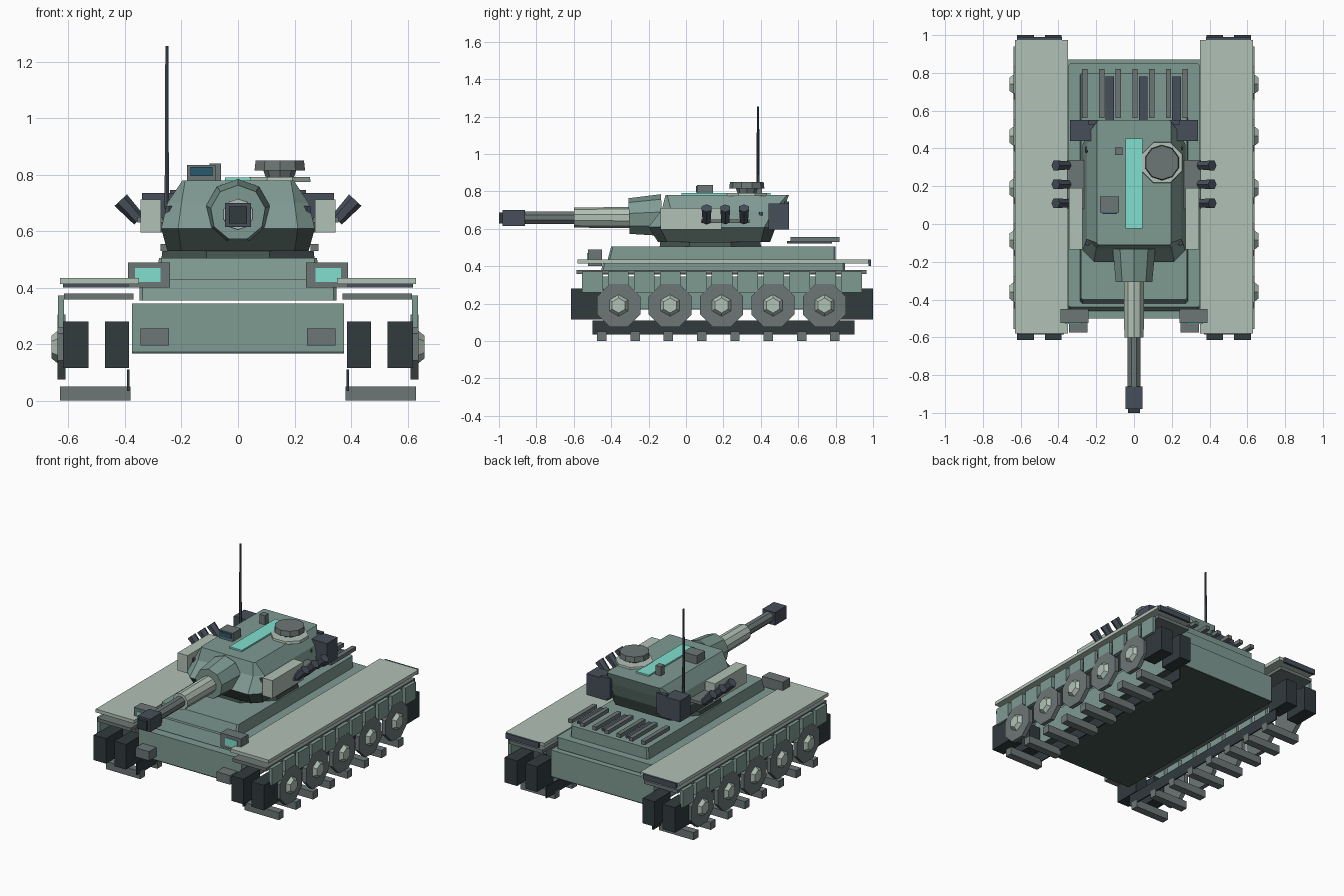
import bpy, bmesh, math
from mathutils import Matrix, Vector

if "Cube" in bpy.data.objects:
    bpy.data.objects.remove(bpy.data.objects["Cube"])


def material(name, r, g, b):
    m = bpy.data.materials.new(name)
    m.diffuse_color = [*((c / 255) ** 2.2 for c in (r, g, b)), 1]
    m.use_nodes = True
    m.node_tree.nodes["Principled BSDF"].inputs["Base Color"].default_value = m.diffuse_color
    return m


MID = material("mid_green", 126, 153, 145)
LIGHT = material("light_green", 176, 192, 180)
DEEP = material("deep_green", 72, 86, 82)
GREY = material("grey", 108, 118, 117)
DARK = material("dark_metal", 72, 80, 90)
BLACK = material("track_black", 52, 61, 64)
TEAL = material("teal", 128, 222, 206)
GLASS = material("glass", 45, 90, 108)


def finish(name, bm, mat):
    bmesh.ops.recalc_face_normals(bm, faces=bm.faces)
    me = bpy.data.meshes.new(name)
    bm.to_mesh(me)
    bm.free()
    me.materials.append(mat)
    ob = bpy.data.objects.new(name, me)
    bpy.context.collection.objects.link(ob)
    return ob


def box(name, x, y, z, mat):
    """Box from (min, max) ranges."""
    bm = bmesh.new()
    size = [r[1] - r[0] for r in (x, y, z)]
    mid = [(r[0] + r[1]) / 2 for r in (x, y, z)]
    bmesh.ops.create_cube(bm, size=1, matrix=Matrix.Translation(mid) @ Matrix.Diagonal((*size, 1)))
    return finish(name, bm, mat)


def pair(name, x, y, z, mat):
    """Same box on both sides."""
    box(name + "_right", x, y, z, mat)
    box(name + "_left", (-x[1], -x[0]), y, z, mat)


def rod(name, a, b, r1, r2, sides, mat, turn=0.0):
    """Cylinder or cone from point a to point b."""
    a, b = Vector(a), Vector(b)
    rot = (b - a).to_track_quat('Z', 'Y').to_matrix().to_4x4()
    bm = bmesh.new()
    bmesh.ops.create_cone(bm, cap_ends=True, segments=sides, radius1=r1, radius2=r2, depth=(b - a).length,
                          matrix=Matrix.Translation((a + b) / 2) @ rot @ Matrix.Rotation(turn, 4, 'Z'))
    return finish(name, bm, mat)


def loft(name, rings, mat):
    """Chamfered rectangles (z, half width, front y, back y, chamfer) joined upward."""
    bm = bmesh.new()
    loops = []
    for z, w, f, b, c in rings:
        pts = [(w - c, f), (w, f + c), (w, b - c), (w - c, b), (c - w, b), (-w, b - c), (-w, f + c), (c - w, f)]
        loops.append([bm.verts.new((x, y, z)) for x, y in pts])
    bm.faces.new(loops[0])
    bm.faces.new(loops[-1])
    for lo, hi in zip(loops, loops[1:]):
        for i in range(8):
            j = (i + 1) % 8
            bm.faces.new((lo[i], lo[j], hi[j], hi[i]))
    return finish(name, bm, mat)


# Hull
box("lower_hull", (-.375, .375), (-.5, .87), (.175, .345), MID)
box("hull_floor", (-.375, .375), (-.5, .87), (.168, .175), DEEP)
loft("upper_hull", [(.355, .348, -.46, .85, .01), (.43, .348, -.44, .85, .01)], MID)
loft("raised_deck", [(.43, .285, -.42, .8, .01), (.505, .28, -.40, .8, .01)], MID)

# Fenders and their lower trim
pair("fender", (.35, .63), (-.58, .975), (.413, .435), LIGHT)
pair("fender_trim", (.37, .615), (-.585, .965), (.358, .38), GREY)
pair("rear_flap", (.38, .62), (.975, .99), (.40, .435), DARK)

# Running gear
for k in range(11):
    y = -.5 + k * .1385
    pair("skirt_panel_%d" % k, (.615, .637), (y - .055, y + .055), (.26, .372), MID)
for k in range(8):
    y = -.45 + k * .178
    pair("track_pad_%d" % k, (.38, .63), (y - .025, y + .025), (0, .05), GREY)
pair("track_rail", (.384, .392), (-.5, .9), (.035, .11), BLACK)
for x in ((.385, .47), (.53, .62)):
    pair("front_idler", x, (-.615, -.44), (.115, .28), BLACK)
    pair("rear_sprocket", x, (.83, 1.0), (.115, .28), BLACK)
for s, side in ((1, "right"), (-1, "left")):
    for k in range(5):
        y = -.36 + k * .275
        rod("road_wheel_" + side, (s * .61, y, .19), (s * .638, y, .19), .125, .125, 8, GREY, math.pi / 8)
        rod("wheel_hub_" + side, (s * .638, y, .19), (s * .66, y, .19), .058, .04, 6, LIGHT)

# Headlights and tow lugs
pair("headlight", (.24, .39), (-.525, -.45), (.40, .49), GREY)
pair("headlight_lens", (.275, .365), (-.53, -.52), (.42, .47), TEAL)
pair("tow_lug", (.245, .345), (-.575, -.5), (.195, .255), GREY)

# Engine deck grille
for k in range(7):
    x = -.26 + k * .0885
    box("grille_bar_%d" % k, (x - .014, x + .014), (.56, .82), (.53, .555), GREY)
    if k % 2:
        box("grille_slat_%d" % k, (x + .02, x + .065), (.54, .78), (.52, .535), DARK)

# Turret
rod("turret_ring", (0, .13, .45), (0, .13, .53), .3, .29, 8, DEEP, math.pi / 8)
loft("turret_base", [(.53, .25, -.15, .45, .05), (.61, .272, -.2, .48, .06)], DEEP)
loft("turret_body", [(.61, .272, -.2, .48, .06), (.70, .25, -.13, .52, .05), (.78, .197, -.11, .55, .01)], MID)
pair("side_armour", (.272, .345), (-.135, .19), (.595, .712), LIGHT)
pair("stowage_bin", (.19, .34), (.44, .55), (.595, .735), DARK)
pair("bin_lip", (.17, .24), (.525, .55), (.61, .745), DARK)
for s, side in ((1, "right"), (-1, "left")):
    for y in (.11, .21, .31):
        rod("smoke_launcher_" + side, (s * .35, y, .64), (s * .415, y, .71), .024, .03, 6, DARK)
    box("launcher_rail_" + side, (s * .31 - .045, s * .31 + .045), (.08, .34), (.63, .65), GREY)

# Gun
rod("mantlet", (0, -.13, .67), (0, -.305, .665), .115, .098, 9, MID)
rod("gun_sleeve", (0, -.3, .66), (0, -.6, .66), .056, .054, 10, LIGHT)
rod("gun_barrel", (0, -.6, .66), (0, -.88, .66), .036, .036, 8, GREY, math.pi / 8)
box("muzzle_brake", (-.046, .046), (-.98, -.86), (.615, .70), DARK)
box("muzzle_bore", (-.032, .032), (-1.0, -.98), (.628, .688), BLACK)

# Turret roof fittings
box("roof_stripe", (-.046, .046), (-.025, .452), (.778, .79), TEAL)
rod("cupola_ring", (.148, .325, .775), (.148, .325, .792), .118, .115, 8, LIGHT, math.pi / 8)
rod("cupola_neck", (.148, .325, .79), (.148, .325, .82), .05, .06, 8, GREY)
rod("cupola_hatch", (.148, .325, .815), (.148, .325, .85), .094, .09, 10, GREY)
box("sight_box", (-.18, -.08), (.06, .145), (.778, .835), GREY)
box("sight_glass", (-.168, -.09), (.054, .062), (.795, .828), GLASS)
box("roof_sensor", (-.1, -.06), (.365, .405), (.778, .84), GREY)
for x, y in ((.245, .4), (-.245, .4), (.245, -.1), (-.245, -.1)):
    rod("turret_bolt", (x, y, .64), (x, y, .69), .016, .014, 6, DARK)
rod("antenna", (-.252, .385, .68), (-.252, .385, 1.255), .009, .006, 6, DARK)
